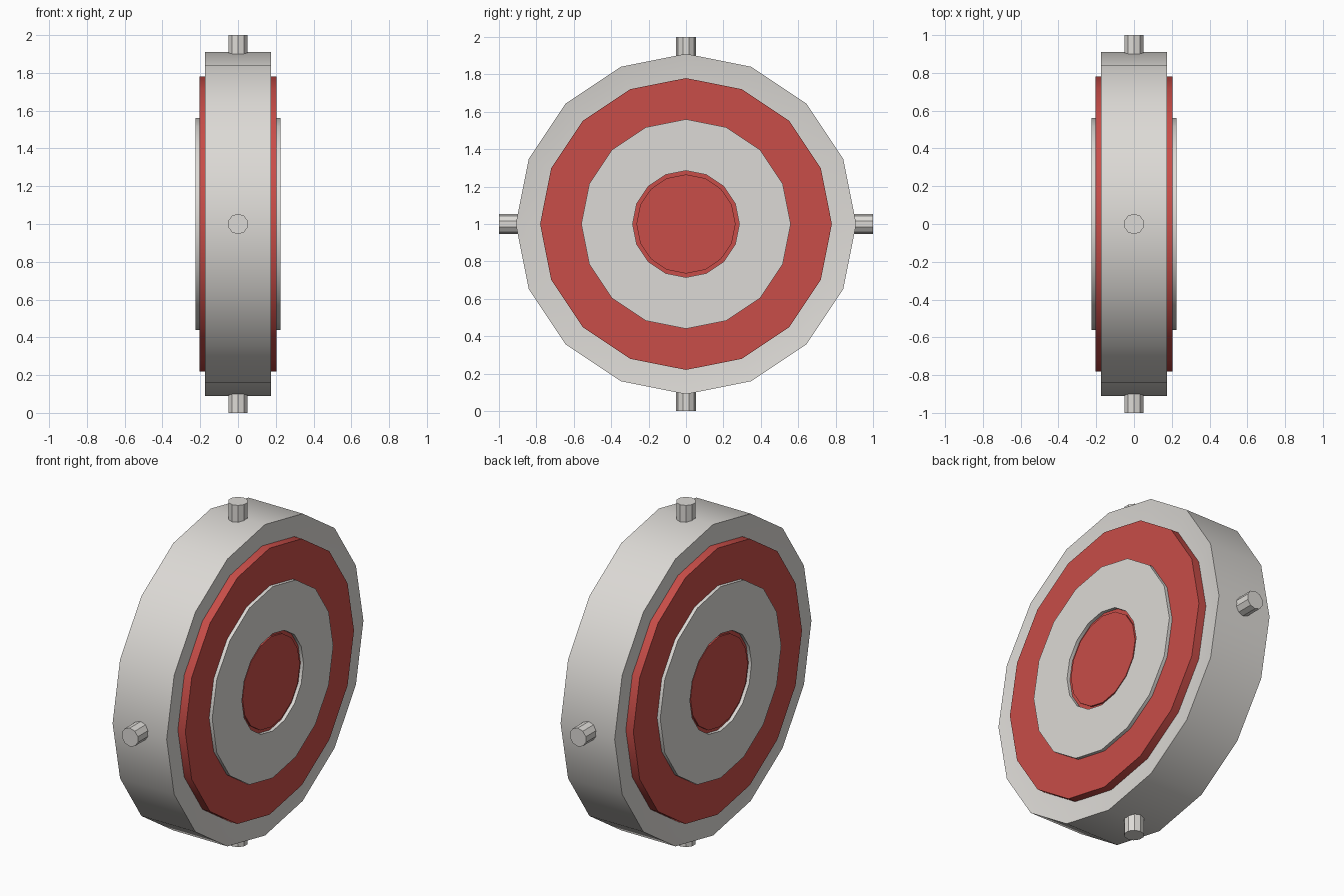
import bpy, bmesh, math
from mathutils import Matrix, Vector

if "Cube" in bpy.data.objects:
    bpy.data.objects.remove(bpy.data.objects["Cube"])


def material(name, rgb):
    m = bpy.data.materials.new(name)
    m.diffuse_color = (*rgb, 1)
    m.use_nodes = True
    m.node_tree.nodes["Principled BSDF"].inputs["Base Color"].default_value = m.diffuse_color
    return m


GREY = material("light grey", (0.72, 0.70, 0.67))
RED = material("red", (0.58, 0.075, 0.065))
CENTRE = Vector((0, 0, 1))


def lathe(name, profile, mat, closed=False, steps=16):
    """Revolve (radius, x) points around the x axis, first vertex at the top."""
    bm = bmesh.new()
    verts = [bm.verts.new((x, 0, r)) for r, x in profile]
    edges = [bm.edges.new(p) for p in zip(verts, verts[1:])]
    if closed:
        edges.append(bm.edges.new((verts[-1], verts[0])))
    bmesh.ops.spin(bm, geom=verts + edges, cent=(0, 0, 0), axis=(1, 0, 0),
                   angle=math.tau, steps=steps)
    bmesh.ops.remove_doubles(bm, verts=bm.verts, dist=1e-4)
    bmesh.ops.recalc_face_normals(bm, faces=bm.faces)
    return finish(name, bm, mat, True)


def finish(name, bm, mat, smooth):
    mesh = bpy.data.meshes.new(name)
    bm.to_mesh(mesh)
    bm.free()
    mesh.materials.append(mat)
    ob = bpy.data.objects.new(name, mesh)
    ob.location = CENTRE
    bpy.context.collection.objects.link(ob)
    if smooth:
        bpy.ops.object.select_all(action='DESELECT')
        ob.select_set(True)
        bpy.context.view_layer.objects.active = ob
        bpy.ops.object.shade_smooth_by_angle(angle=math.radians(30))
    return ob


# Wheel body with slightly dished rims
lathe("wheel_body", [(0, -0.155), (0.77, -0.155), (0.91, -0.175),
                     (0.91, 0.175), (0.77, 0.155), (0, 0.155)], GREY)

# Stacked plates on both faces
for side, s in (("left", -1), ("right", 1)):
    lathe(f"{side}_red_plate",
          [(0, s * 0.15), (0.78, s * 0.15), (0.78, s * 0.205), (0, s * 0.205)], RED)
    lathe(f"{side}_grey_ring",
          [(0.285, s * 0.20), (0.56, s * 0.20), (0.56, s * 0.225), (0.285, s * 0.225)],
          GREY, closed=True)
    lathe(f"{side}_centre_button",
          [(0, s * 0.20), (0.265, s * 0.20), (0.265, s * 0.215), (0, s * 0.215)], RED)

# Four pins around the rim
for i, label in enumerate(("top", "front", "bottom", "back")):
    bm = bmesh.new()
    bmesh.ops.create_cone(bm, cap_ends=True, segments=10, radius1=0.054,
                          radius2=0.054, depth=0.15,
                          matrix=Matrix.Rotation(i * math.pi / 2, 4, 'X')
                          @ Matrix.Translation((0, 0, 0.925)))
    finish(f"{label}_pin", bm, GREY, False)
